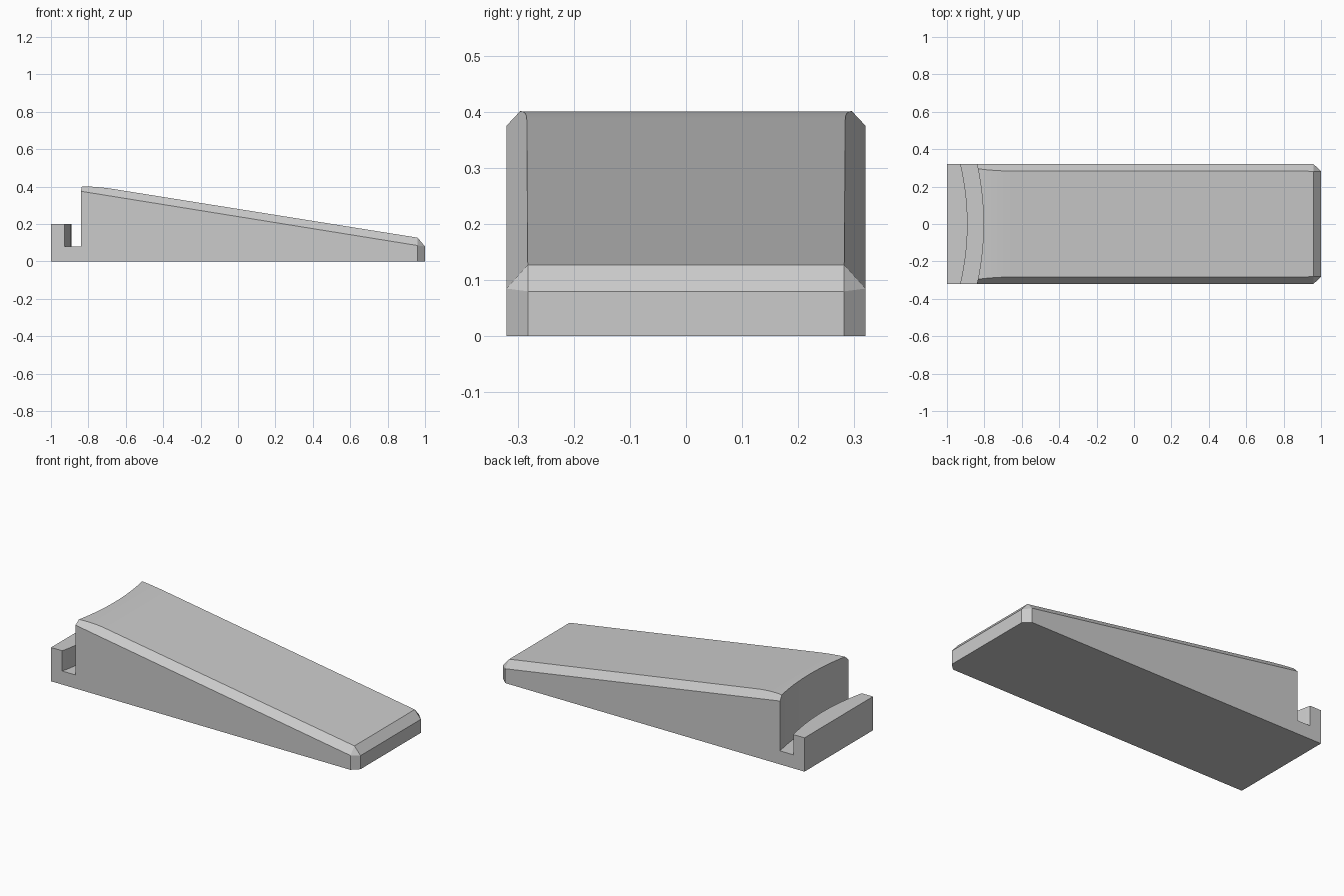
import bpy, bmesh
from math import sqrt
from mathutils import Vector

cube = bpy.data.objects.get("Cube")
if cube:
    bpy.data.objects.remove(cube)

GREY = (0.6, 0.6, 0.6, 1)
mat = bpy.data.materials.new("plain_grey")
mat.use_nodes = True
mat.diffuse_color = GREY
mat.node_tree.nodes["Principled BSDF"].inputs["Base Color"].default_value = GREY

HALF = 0.32      # half width
CX = -2.29       # shared centre of the two slot arcs
LIP_R, WALL_R = 1.4, 1.485


def prism(name, points):
    """Extrude a list of 3D points along the vector given last."""
    *outline, sweep = points
    bm = bmesh.new()
    face = bm.faces.new([bm.verts.new(p) for p in outline])
    ext = bmesh.ops.extrude_face_region(bm, geom=[face])
    moved = [v for v in ext["geom"] if isinstance(v, bmesh.types.BMVert)]
    bmesh.ops.translate(bm, verts=moved, vec=sweep)
    bmesh.ops.recalc_face_normals(bm, faces=bm.faces)
    return bm


def to_object(name, bm):
    bmesh.ops.recalc_face_normals(bm, faces=bm.faces)
    mesh = bpy.data.meshes.new(name)
    bm.to_mesh(mesh)
    bm.free()
    obj = bpy.data.objects.new(name, mesh)
    bpy.context.collection.objects.link(obj)
    mesh.materials.append(mat)
    return obj


def slice_off(bm, a, b, c):
    """Cut the solid by the plane through three points and cap it."""
    a, b, c = Vector(a), Vector(b), Vector(c)
    normal = (b - a).cross(c - a).normalized()
    if normal.dot(a - Vector((0, 0, 0.1))) < 0:
        normal.negate()
    cut = bmesh.ops.bisect_plane(bm, geom=bm.verts[:] + bm.edges[:] + bm.faces[:],
                                 dist=1e-6, plane_co=a, plane_no=normal, clear_outer=True)
    edges = [e for e in cut["geom_cut"] if isinstance(e, bmesh.types.BMEdge)]
    bmesh.ops.holes_fill(bm, edges=edges)


def arc(radius, reach, z, n=24):
    ys = [reach * (2 * i / n - 1) for i in range(n + 1)]
    return [Vector((CX + sqrt(radius**2 - y * y), y, z)) for y in ys]


# Wedge side profile with a rounded crest
profile = [(-1, 0), (1, 0), (1, 0.08), (0.96, 0.127)]
start, bend, end = Vector((-0.66, 0.386)), Vector((-0.75, 0.401)), Vector((-0.84, 0.401))
for i in range(9):
    t = i / 8
    profile.append(tuple(start * (1 - t)**2 + bend * 2 * t * (1 - t) + end * t * t))
profile.append((-1, 0.401))
body_bm = prism("body", [(x, -HALF, z) for x, z in profile] + [Vector((0, 2 * HALF, 0))])

# Chamfers on the long edges, upright corners and corner tips
for s in (-1, 1):
    side, inner = s * HALF, s * 0.282
    slope_end, tip = (0.96, side, 0.085), (0.96, inner, 0.127)
    slice_off(body_bm, (-0.84, side, 0.375), slope_end, tip)
    slice_off(body_bm, (0.96, side, 0), (0.96, side, 0.1), (1, inner, 0))
    slice_off(body_bm, slope_end, tip, (1, inner, 0.08))
body = to_object("wedge_stand", body_bm)

# Curved slot, and the space above the low lip
up = Vector((0, 0, 0.6))
slot = to_object("slot_cutter", prism("slot", arc(LIP_R, 0.4, 0.08)
                                      + arc(WALL_R, 0.4, 0.08)[::-1] + [up]))
above = to_object("lip_cutter", prism("lip", [(-1.2, -0.4, 0.2)] + arc((LIP_R + WALL_R) / 2, 0.4, 0.2)
                                      + [(-1.2, 0.4, 0.2), up]))
for cutter in (slot, above):
    cutter.hide_render = True
    mod = body.modifiers.new(cutter.name, 'BOOLEAN')
    mod.operation = 'DIFFERENCE'
    mod.solver = 'EXACT'
    mod.object = cutter

# Apply the cuts, then drop the cutters
bpy.context.view_layer.update()
result = bpy.data.meshes.new_from_object(body.evaluated_get(bpy.context.evaluated_depsgraph_get()))
body.modifiers.clear()
body.data = result
for cutter in (slot, above):
    bpy.data.objects.remove(cutter)

# Smooth the curved faces, keep the chamfers crisp
bpy.ops.object.select_all(action='DESELECT')
body.select_set(True)
bpy.context.view_layer.objects.active = body
bpy.ops.object.shade_smooth_by_angle(angle=0.2)
